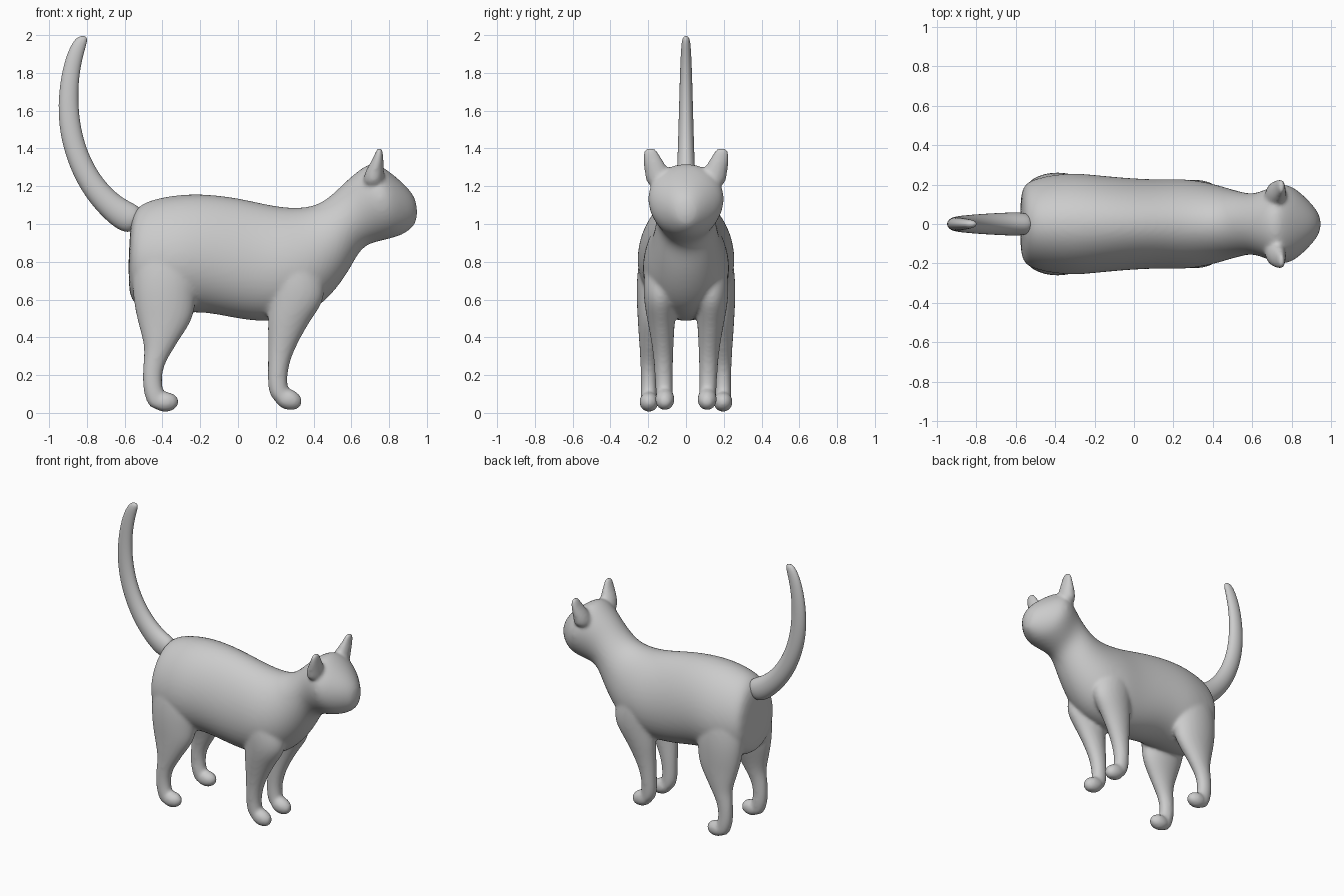
import bpy, bmesh, math
from mathutils import Matrix, Vector

fur = bpy.data.materials.new("grey_fur")
fur.diffuse_color = (0.6, 0.6, 0.6, 1)


def skin(bm, rings):
    """Join rings of points into a closed tube."""
    loops = [[bm.verts.new(p) for p in ring] for ring in rings]
    n = len(loops[0])
    for a, b in zip(loops, loops[1:]):
        for i in range(n):
            bm.faces.new((a[i], a[(i + 1) % n], b[(i + 1) % n], b[i]))
    bm.faces.new(loops[0][::-1])
    bm.faces.new(loops[-1])


def spine_ring(tx, tz, bx, bz, w, k=0.0, n=16):
    """Egg ring from a top point, a bottom point and a half width."""
    ring = []
    for i in range(n):
        t = 2 * math.pi * i / n
        c = math.cos(t)
        ring.append(((tx + bx) / 2 + (tx - bx) / 2 * c,
                     w * math.sin(t) * (1 - k * c),
                     (tz + bz) / 2 + (tz - bz) / 2 * c))
    return ring


def flat_ring(x, y, z, rx, ry, n=14):
    """Level elliptical ring."""
    return [(x + rx * math.cos(2 * math.pi * i / n),
             y + ry * math.sin(2 * math.pi * i / n), z) for i in range(n)]


def finish(name, bm, remesh):
    bmesh.ops.recalc_face_normals(bm, faces=bm.faces)
    me = bpy.data.meshes.new(name)
    bm.to_mesh(me)
    bm.free()
    me.materials.append(fur)
    me.polygons.foreach_set("use_smooth", [True] * len(me.polygons))
    ob = bpy.data.objects.new(name, me)
    bpy.context.collection.objects.link(ob)
    ob.modifiers.new("round", 'SUBSURF').levels = 2
    ob.modifiers["round"].render_levels = 2
    if remesh:
        r = ob.modifiers.new("fuse", 'REMESH')
        r.mode, r.voxel_size, r.use_smooth_shade = 'VOXEL', 0.011, True
        s = ob.modifiers.new("blend", 'SMOOTH')
        s.factor, s.iterations = 0.5, 10
    return ob


# torso, neck and head: top x, top z, bottom x, bottom z, half width, egg
TORSO = [
    (-0.575, 1.02, -0.585, 0.64, 0.17, 0.1), (-0.53, 1.11, -0.55, 0.56, 0.225, 0.1),
    (-0.42, 1.145, -0.42, 0.52, 0.255, 0.1), (-0.30, 1.165, -0.30, 0.52, 0.265, 0.1),
    (-0.15, 1.165, -0.18, 0.53, 0.25, 0.1), (0.0, 1.145, 0.0, 0.49, 0.235, 0.1),
    (0.13, 1.115, 0.14, 0.475, 0.23, 0.1), (0.25, 1.092, 0.26, 0.485, 0.235, 0.1),
    (0.36, 1.092, 0.40, 0.53, 0.215, 0.1), (0.44, 1.115, 0.51, 0.635, 0.185, 0.05),
    (0.51, 1.17, 0.59, 0.75, 0.165, 0), (0.57, 1.23, 0.64, 0.85, 0.155, -0.05),
    (0.64, 1.29, 0.69, 0.89, 0.175, -0.1), (0.71, 1.335, 0.75, 0.905, 0.205, -0.1),
    (0.77, 1.305, 0.81, 0.92, 0.205, -0.1), (0.84, 1.25, 0.86, 0.935, 0.16, -0.1),
    (0.905, 1.19, 0.91, 0.965, 0.10, -0.1), (0.95, 1.12, 0.95, 1.01, 0.04, 0)]

# legs and ears: x, y, z, x radius, y radius
HIND_LEG = [
    (-0.40, 0.13, 0.95, 0.14, 0.09), (-0.385, 0.155, 0.75, 0.185, 0.11),
    (-0.39, 0.165, 0.60, 0.17, 0.10), (-0.385, 0.175, 0.50, 0.155, 0.083),
    (-0.405, 0.188, 0.40, 0.105, 0.064), (-0.42, 0.193, 0.33, 0.076, 0.053),
    (-0.45, 0.197, 0.25, 0.056, 0.045), (-0.457, 0.197, 0.15, 0.051, 0.044),
    (-0.437, 0.197, 0.08, 0.058, 0.046), (-0.415, 0.197, 0.015, 0.05, 0.04)]
FRONT_LEG = [
    (0.27, 0.11, 0.88, 0.13, 0.09), (0.30, 0.13, 0.72, 0.155, 0.10),
    (0.315, 0.137, 0.60, 0.155, 0.09), (0.273, 0.132, 0.50, 0.12, 0.077),
    (0.245, 0.126, 0.40, 0.089, 0.063), (0.22, 0.12, 0.30, 0.064, 0.054),
    (0.208, 0.118, 0.20, 0.052, 0.049), (0.211, 0.115, 0.12, 0.055, 0.048),
    (0.24, 0.113, 0.05, 0.05, 0.046)]
EAR = [
    (0.715, 0.135, 1.19, 0.06, 0.075), (0.72, 0.15, 1.27, 0.055, 0.07),
    (0.738, 0.173, 1.33, 0.034, 0.056), (0.748, 0.188, 1.38, 0.02, 0.042),
    (0.75, 0.19, 1.405, 0.014, 0.026)]
# paws: centre, radii, downward tilt
PAWS = [((-0.385, 0.196, 0.058), (0.072, 0.052, 0.054), 0.0),
        ((0.265, 0.112, 0.072), (0.078, 0.053, 0.056), 0.35)]

bm = bmesh.new()
skin(bm, [spine_ring(*r) for r in TORSO])
for side in (1, -1):
    for part in (HIND_LEG, FRONT_LEG, EAR):
        skin(bm, [flat_ring(x, y * side, z, rx, ry) for x, y, z, rx, ry in part])
    for (x, y, z), size, tilt in PAWS:
        m = (Matrix.Translation((x, y * side, z)) @ Matrix.Rotation(tilt, 4, 'Y')
             @ Matrix.Diagonal((*size, 1)))
        bmesh.ops.create_icosphere(bm, subdivisions=2, radius=1.06, matrix=m)
finish("cat_body", bm, True)

# tail: curves up from the rump
TAIL = [
    (-0.50, 1.08, -0.55, 0.95, 0.055), (-0.55, 1.11, -0.62, 0.955, 0.062),
    (-0.62, 1.145, -0.70, 1.015, 0.06), (-0.70, 1.22, -0.795, 1.12, 0.055),
    (-0.76, 1.31, -0.868, 1.24, 0.05), (-0.805, 1.41, -0.922, 1.38, 0.045),
    (-0.835, 1.53, -0.951, 1.52, 0.041), (-0.846, 1.66, -0.954, 1.67, 0.037),
    (-0.84, 1.79, -0.932, 1.82, 0.033), (-0.815, 1.91, -0.897, 1.93, 0.028),
    (-0.785, 2.0, -0.85, 2.0, 0.02)]
bm = bmesh.new()
skin(bm, [spine_ring(*r, n=12) for r in TAIL])
finish("tail", bm, False)
